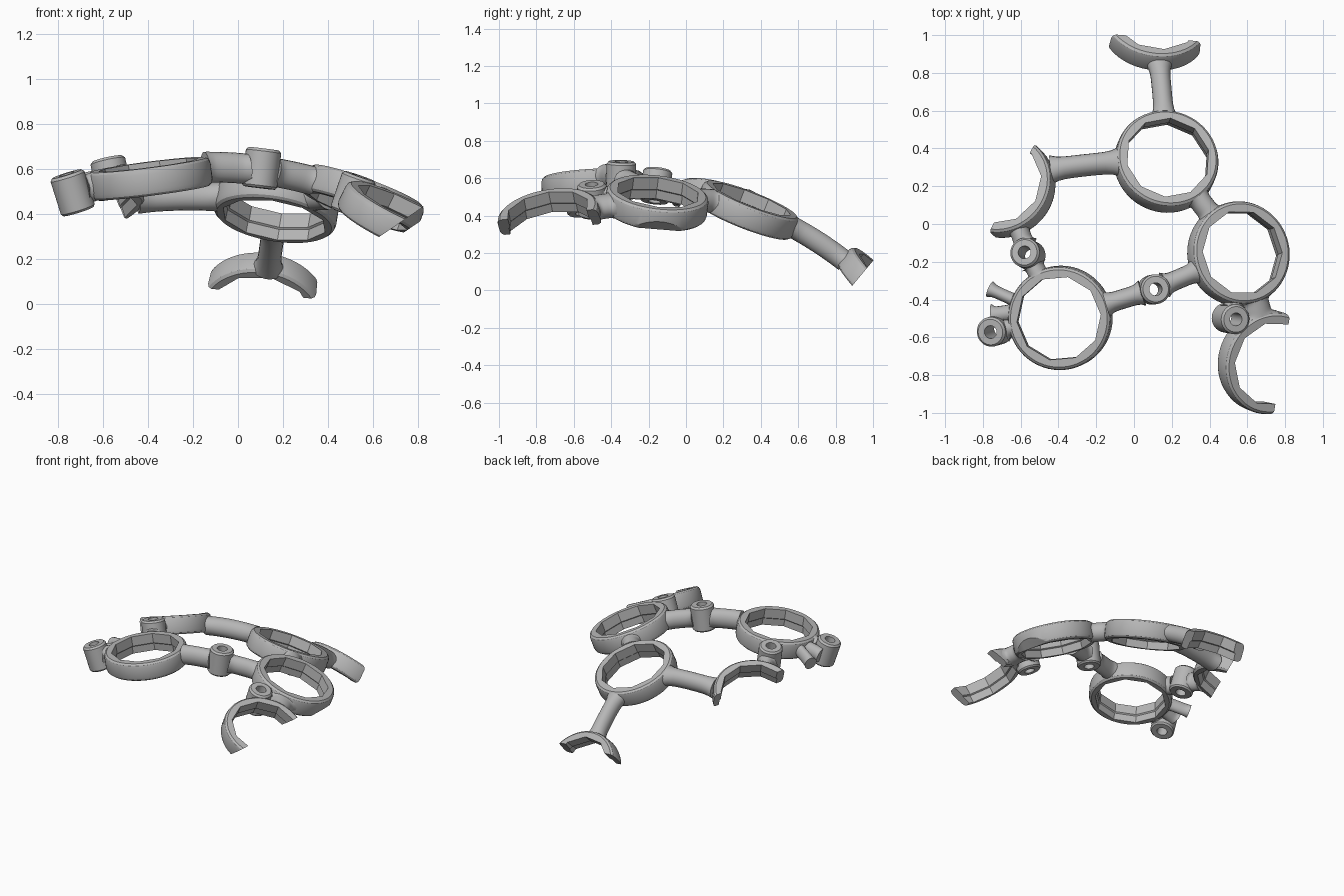
import bpy, bmesh, math
from mathutils import Vector, Matrix

if "Cube" in bpy.data.objects:
    bpy.data.objects.remove(bpy.data.objects["Cube"])

grey = bpy.data.materials.new("plain_grey")
grey.use_nodes = True
grey.diffuse_color = (0.47, 0.47, 0.47, 1)
grey.node_tree.nodes["Principled BSDF"].inputs["Base Color"].default_value = (0.47, 0.47, 0.47, 1)

# All parts sit on a large sphere
DOME = Vector((-0.14, -0.39, -1.4))
DOME_R = 2.0
RING_R = 0.275
POST_R = 0.079


def on_dome(x, y, lift=0.0):
    r = DOME_R + lift
    dx, dy = x - DOME.x, y - DOME.y
    return Vector((x, y, DOME.z + math.sqrt(r * r - dx * dx - dy * dy)))


def radial(p):
    return (p - DOME).normalized()


def place(p):
    return Matrix.Translation(p) @ radial(p).to_track_quat('Z', 'Y').to_matrix().to_4x4()


def finish(name, bm, cut=None):
    if cut:
        point, normal = cut
        res = bmesh.ops.bisect_plane(bm, geom=bm.verts[:] + bm.edges[:] + bm.faces[:],
                                     plane_co=point, plane_no=normal, clear_outer=True)
        edges = [e for e in res["geom_cut"] if isinstance(e, bmesh.types.BMEdge)]
        if edges:
            bmesh.ops.edgenet_fill(bm, edges=edges)
    bmesh.ops.recalc_face_normals(bm, faces=bm.faces[:])
    mesh = bpy.data.meshes.new(name)
    bm.to_mesh(mesh)
    bm.free()
    mesh.materials.append(grey)
    obj = bpy.data.objects.new(name, mesh)
    bpy.context.collection.objects.link(obj)
    bpy.ops.object.select_all(action='DESELECT')
    obj.select_set(True)
    bpy.context.view_layer.objects.active = obj
    bpy.ops.object.shade_smooth_by_angle(angle=math.radians(30))


def skin(bm, loops, closed):
    """Bridge equal vertex loops with quads; wrap round or cap the ends."""
    n = len(loops[0])
    pairs = list(zip(loops, loops[1:]))
    if closed:
        pairs.append((loops[-1], loops[0]))
    for a, b in pairs:
        for i in range(n):
            j = (i + 1) % n
            bm.faces.new((a[i], a[j], b[j], b[i]))
    if not closed:
        bm.faces.new(loops[0][::-1])
        bm.faces.new(loops[-1])


def lathe(name, matrix, profile, segments, cut=None):
    """Closed profile of (radius, height, sides); sides=0 gives a round loop."""
    bm = bmesh.new()
    loops = []
    for radius, height, sides in profile:
        loop = []
        for i in range(segments):
            a = 2 * math.pi * i / segments
            r = radius
            if sides:
                step = 2 * math.pi / sides
                r = radius / math.cos(a % step - step / 2)
            loop.append(bm.verts.new(matrix @ Vector((r * math.cos(a), r * math.sin(a), height))))
        loops.append(loop)
    skin(bm, loops, True)
    finish(name, bm, cut)


# Rings: round outside, ten-sided stepped opening inside
RING_PROFILE = [(0.258, 0.062, 0), (0.27, 0.052, 0), (RING_R, 0.035, 0), (RING_R, -0.035, 0),
                (0.27, -0.052, 0), (0.258, -0.062, 0), (0.224, -0.062, 10), (0.222, -0.012, 10),
                (0.214, -0.005, 10), (0.214, 0.062, 10)]
EAST = Vector((0.565, 0, -0.825))
rings = {
    "back_ring": (0.17, 0.33, -0.01, None),
    "left_ring": (0.553, -0.157, 0.005, (Vector((0.82, 0, 0.375)), EAST)),
    "right_ring": (-0.39, -0.497, -0.025, None),
    "front_left_part_ring": (0.71, -0.73, -0.005, (Vector((0.82, 0, 0.43)), EAST)),
    "right_part_ring": (-0.69, 0.2, 0.01, (Vector((-0.6, 0.18, 0.43)), Vector((-0.92, 0.39, -0.5)))),
    "rear_part_ring": (0.11, 1.04, 0.015, (Vector((0.11, 0.935, 0.08)), Vector((0, 0.77, -0.64)))),
}
nodes = {}
for name, (x, y, lift, cut) in rings.items():
    p = on_dome(x, y, lift)
    lathe(name, place(p), RING_PROFILE, 60, cut)
    nodes[name] = (p, RING_R - 0.02)

# Hollow posts
POST_PROFILE = [(0.068, 0, 0), (POST_R, -0.012, 0), (POST_R, -0.165, 0), (0.07, -0.175, 0),
                (0.034, -0.175, 0), (0.034, 0, 0)]
posts = {
    "middle_post": (0.115, -0.345, 0.105),
    "left_post": (0.54, -0.505, 0.085),
    "right_post": (-0.58, -0.15, 0.105),
    "outer_post": (-0.76, -0.572, 0.08),
}
for name, (x, y, lift) in posts.items():
    top = on_dome(x, y, lift)
    lathe(name, place(top), POST_PROFILE, 32)
    nodes[name] = (top - radial(top) * lift, POST_R - 0.015)


# Struts: oval tubes that follow the sphere and widen where they join
def strut(name, a, b, width=0.052, height=0.064, flare=0.35, lift=0.008):
    bm = bmesh.new()
    along = (b - a).normalized()
    loops = []
    steps = 10
    for s in range(steps + 1):
        t = s / steps
        n = radial(a.lerp(b, t))
        p = DOME + n * (DOME_R + lift)
        side = along.cross(n).normalized()
        w = width * (1 + flare * abs(2 * t - 1) ** 5)
        up = side.cross(along)
        loops.append([bm.verts.new(p + side * w * math.cos(k * math.pi / 10)
                                   + up * height * math.sin(k * math.pi / 10)) for k in range(20)])
    skin(bm, loops, False)
    finish(name, bm)


def join(name, first, second, **shape):
    (p, rp), (q, rq) = nodes[first], nodes[second]
    d = (q - p).normalized()
    strut(name, p + d * rp, q - d * rq, **shape)


join("back_left_strut", "back_ring", "left_ring", width=0.058)
join("rear_strut", "back_ring", "rear_part_ring", height=0.058)
join("middle_left_strut", "middle_post", "left_ring")
join("middle_right_strut", "middle_post", "right_ring", height=0.068)
join("right_post_front_strut", "right_post", "right_ring", lift=-0.005)
join("right_post_back_strut", "right_post", "right_part_ring")
join("outer_post_strut", "outer_post", "right_ring", lift=-0.01)
join("front_left_strut", "left_ring", "front_left_part_ring", width=0.08)
join("left_post_back_strut", "left_post", "left_ring")
join("left_post_front_strut", "left_post", "front_left_part_ring")
strut("right_back_strut", on_dome(-0.08, 0.325), on_dome(-0.44, 0.285), width=0.058)

# Short broken stubs beside the outer post
strut("upper_stub", on_dome(-0.62, -0.41), on_dome(-0.765, -0.345), width=0.033, height=0.045, lift=-0.01)
strut("lower_stub", on_dome(-0.64, -0.47), on_dome(-0.75, -0.485), width=0.045, height=0.05, lift=-0.01)
